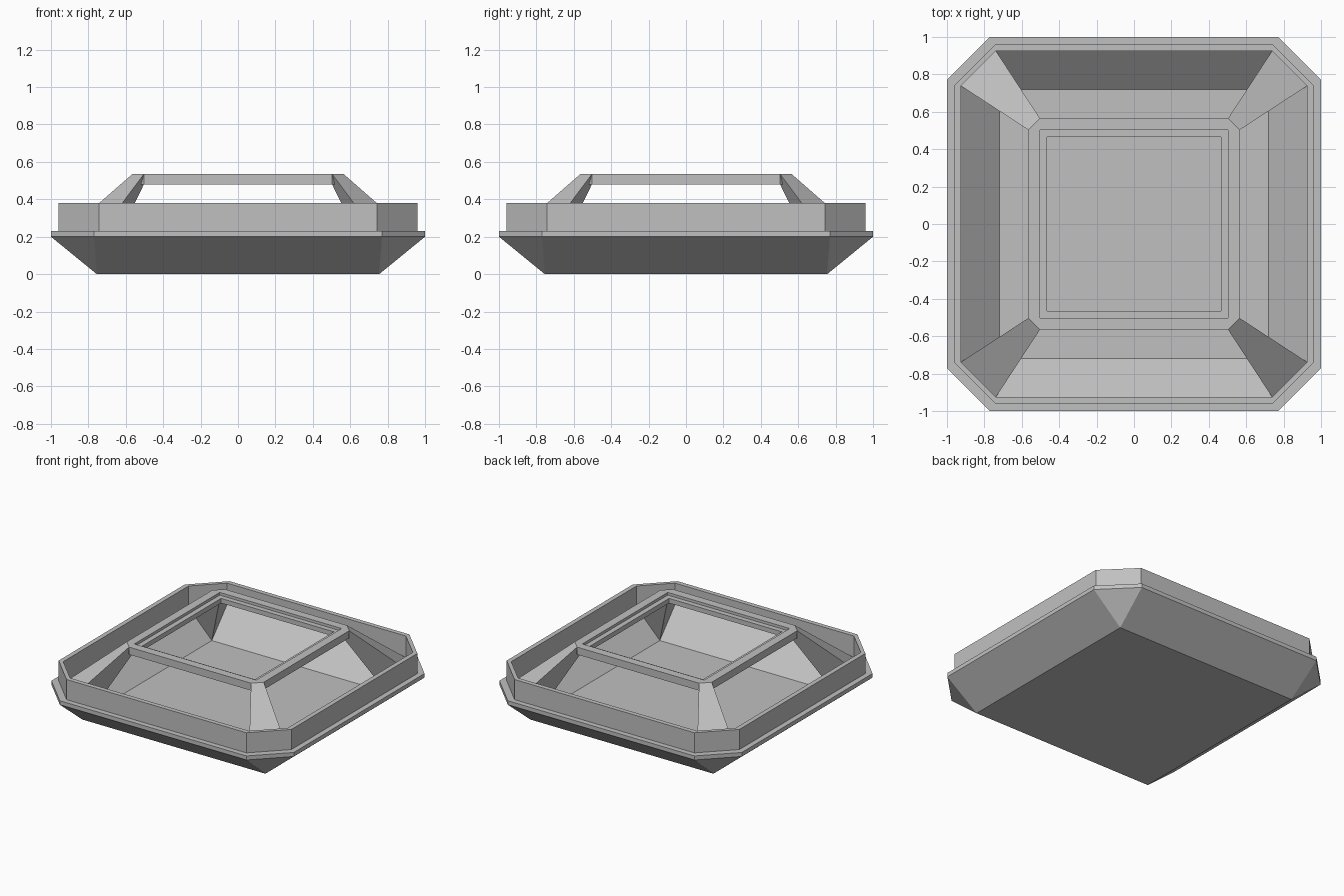
import bpy, bmesh
from math import pi
from mathutils import Matrix

cube = bpy.data.objects.get("Cube")
if cube:
    bpy.data.objects.remove(cube, do_unlink=True)

# Single flat grey
grey = bpy.data.materials.new("plain grey")
grey.use_nodes = True
colour = (0.53, 0.53, 0.53, 1)
grey.diffuse_color = colour
grey.node_tree.nodes["Principled BSDF"].inputs["Base Color"].default_value = colour


def finish(name, bm):
    bmesh.ops.remove_doubles(bm, verts=bm.verts, dist=0.0005)
    bmesh.ops.recalc_face_normals(bm, faces=bm.faces)
    mesh = bpy.data.meshes.new(name)
    bm.to_mesh(mesh)
    bm.free()
    mesh.materials.append(grey)
    obj = bpy.data.objects.new(name, mesh)
    bpy.context.collection.objects.link(obj)
    return obj


def octagon(bm, half, flat, z):
    """Square with cut corners; flat == half gives a plain square."""
    corners = [(half, -flat), (half, flat), (flat, half), (-flat, half),
               (-half, flat), (-half, -flat), (-flat, -half), (flat, -half)]
    return [bm.verts.new((x, y, z)) for x, y in corners]


def loft(name, profile, closed):
    """Join octagons in order; either cap both ends or close into a frame."""
    bm = bmesh.new()
    rings = [octagon(bm, *p) for p in profile]
    pairs = list(zip(rings, rings[1:]))
    if closed:
        pairs.append((rings[-1], rings[0]))
    else:
        bm.faces.new(rings[0])
        bm.faces.new(rings[-1])
    for a, b in pairs:
        for i in range(8):
            j = (i + 1) % 8
            bm.faces.new((a[i], a[j], b[j], b[i]))
    bmesh.ops.dissolve_degenerate(bm, edges=bm.edges, dist=0.0005)
    return finish(name, bm)


# Tray: flared hull, thin rim, upright wall and sunken floor
loft("tray", [
    (0.755, 0.755, 0.0),
    (1.0, 0.77, 0.2),
    (1.0, 0.77, 0.23),
    (0.96, 0.742, 0.23),
    (0.96, 0.742, 0.38),
    (0.925, 0.738, 0.38),
    (0.925, 0.738, 0.22),
    (0.72, 0.72, 0.035),
], closed=False)

# Raised square frame with a stepped inner lip
loft("top_frame", [
    (0.565, 0.503, 0.48),
    (0.565, 0.503, 0.535),
    (0.503, 0.503, 0.535),
    (0.503, 0.503, 0.515),
    (0.465, 0.465, 0.515),
    (0.465, 0.465, 0.48),
], closed=True)

# Corner struts: three-sided bars from the tray corners up to the frame
strut_ends = [
    [(0.925, 0.738, 0.22), (0.738, 0.925, 0.22), (0.72, 0.72, 0.035)],
    [(0.565, 0.503, 0.535), (0.503, 0.565, 0.535), (0.503, 0.503, 0.48)],
]
for turn, corner in enumerate(("back_left", "back_right", "front_right", "front_left")):
    bm = bmesh.new()
    low, high = [[bm.verts.new(p) for p in end] for end in strut_ends]
    bm.faces.new(low)
    bm.faces.new(high)
    for i in range(3):
        j = (i + 1) % 3
        bm.faces.new((low[i], low[j], high[j], high[i]))
    bmesh.ops.transform(bm, matrix=Matrix.Rotation(turn * pi / 2, 4, "Z"), verts=bm.verts)
    finish("strut_" + corner, bm)
